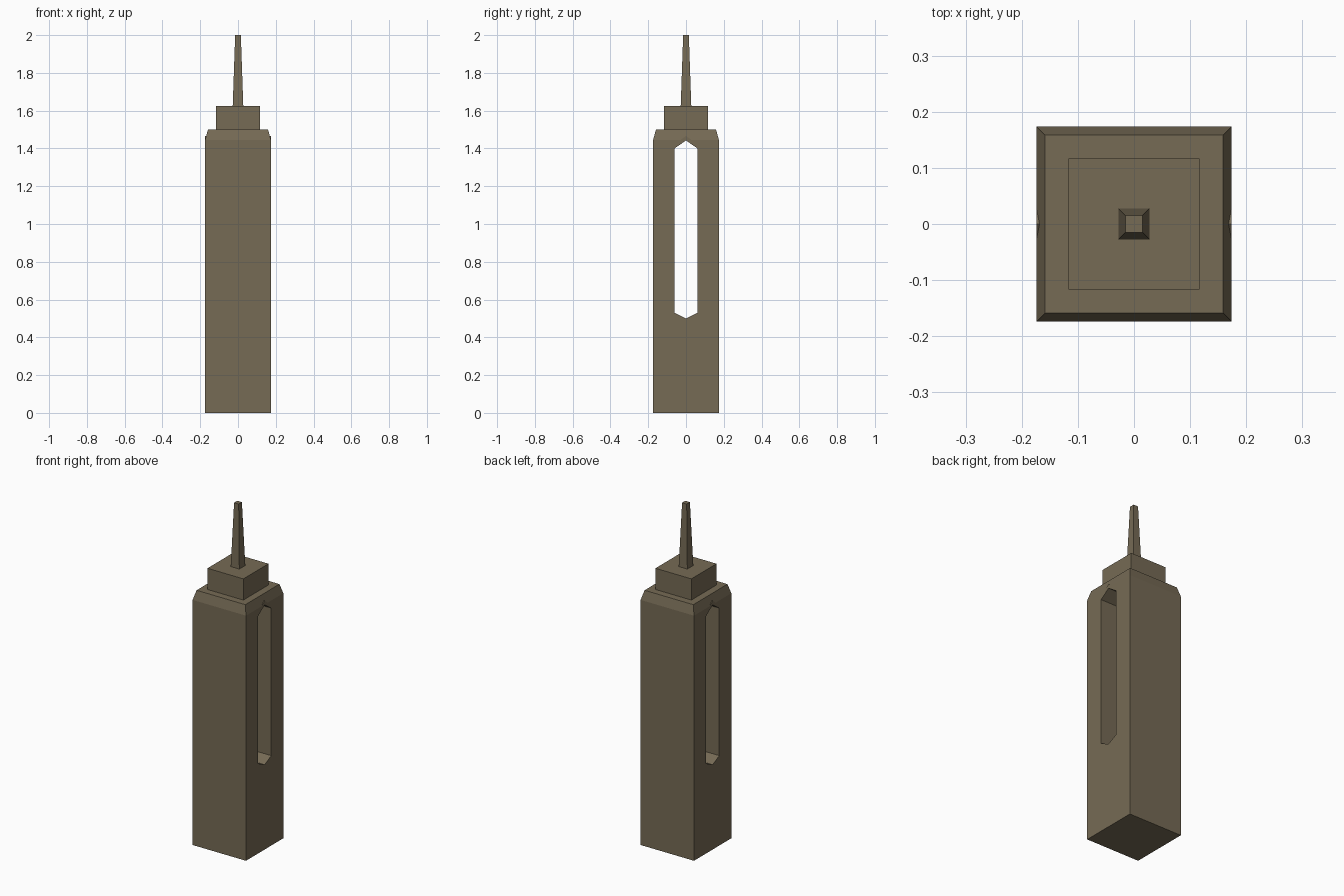
import bpy, bmesh

if "Cube" in bpy.data.objects:
    bpy.data.objects.remove(bpy.data.objects["Cube"])

mat = bpy.data.materials.new("stone")
mat.diffuse_color = (0.18, 0.145, 0.09, 1)
mat.use_nodes = True
mat.node_tree.nodes["Principled BSDF"].inputs["Base Color"].default_value = mat.diffuse_color


def make_object(name, bm):
    bmesh.ops.recalc_face_normals(bm, faces=bm.faces)
    mesh = bpy.data.meshes.new(name)
    bm.to_mesh(mesh)
    bm.free()
    mesh.materials.append(mat)
    obj = bpy.data.objects.new(name, mesh)
    bpy.context.collection.objects.link(obj)
    return obj


def square_loft(name, levels):
    """Stack of square sections given as (half width, z)."""
    bm = bmesh.new()
    rings = [[bm.verts.new((sx * h, sy * h, z))
              for sx, sy in ((-1, -1), (1, -1), (1, 1), (-1, 1))] for h, z in levels]
    for a, b in zip(rings, rings[1:]):
        for i in range(4):
            j = (i + 1) % 4
            bm.faces.new((a[i], a[j], b[j], b[i]))
    bm.faces.new(rings[0][::-1])
    bm.faces.new(rings[-1])
    return make_object(name, bm)


def prism_x(name, profile, x0, x1):
    """Extrude a (y, z) profile along x."""
    bm = bmesh.new()
    face = bm.faces.new([bm.verts.new((x0, y, z)) for y, z in profile])
    ext = bmesh.ops.extrude_face_region(bm, geom=[face])["geom"]
    verts = [v for v in ext if isinstance(v, bmesh.types.BMVert)]
    bmesh.ops.translate(bm, verts=verts, vec=(x1 - x0, 0, 0))
    return make_object(name, bm)


# Tower shaft with chamfered shoulders
shaft = square_loft("tower_shaft", [(0.174, 0), (0.174, 1.445), (0.159, 1.5)])

# Tall pointed opening running through the shaft along x
cutter = prism_x("opening_cutter", [(0, 0.5), (0.061, 0.53), (0.061, 1.4),
                                    (0, 1.442), (-0.061, 1.4), (-0.061, 0.53)], -0.3, 0.3)
cutter.hide_render = True
cutter.hide_set(True)
cut = shaft.modifiers.new("opening", "BOOLEAN")
cut.operation = "DIFFERENCE"
cut.solver = "EXACT"
cut.object = cutter

# Small peaked lips over both ends of the opening
for side, label in ((-1, "left"), (1, "right")):
    prism_x(label + "_opening_lip", [(-0.03, 1.444), (0.03, 1.444), (0, 1.466)],
            side * 0.16, side * 0.174)

# Upper block and spire
square_loft("upper_block", [(0.117, 1.5), (0.117, 1.625)])
square_loft("spire", [(0.028, 1.625), (0.015, 2.0)])
